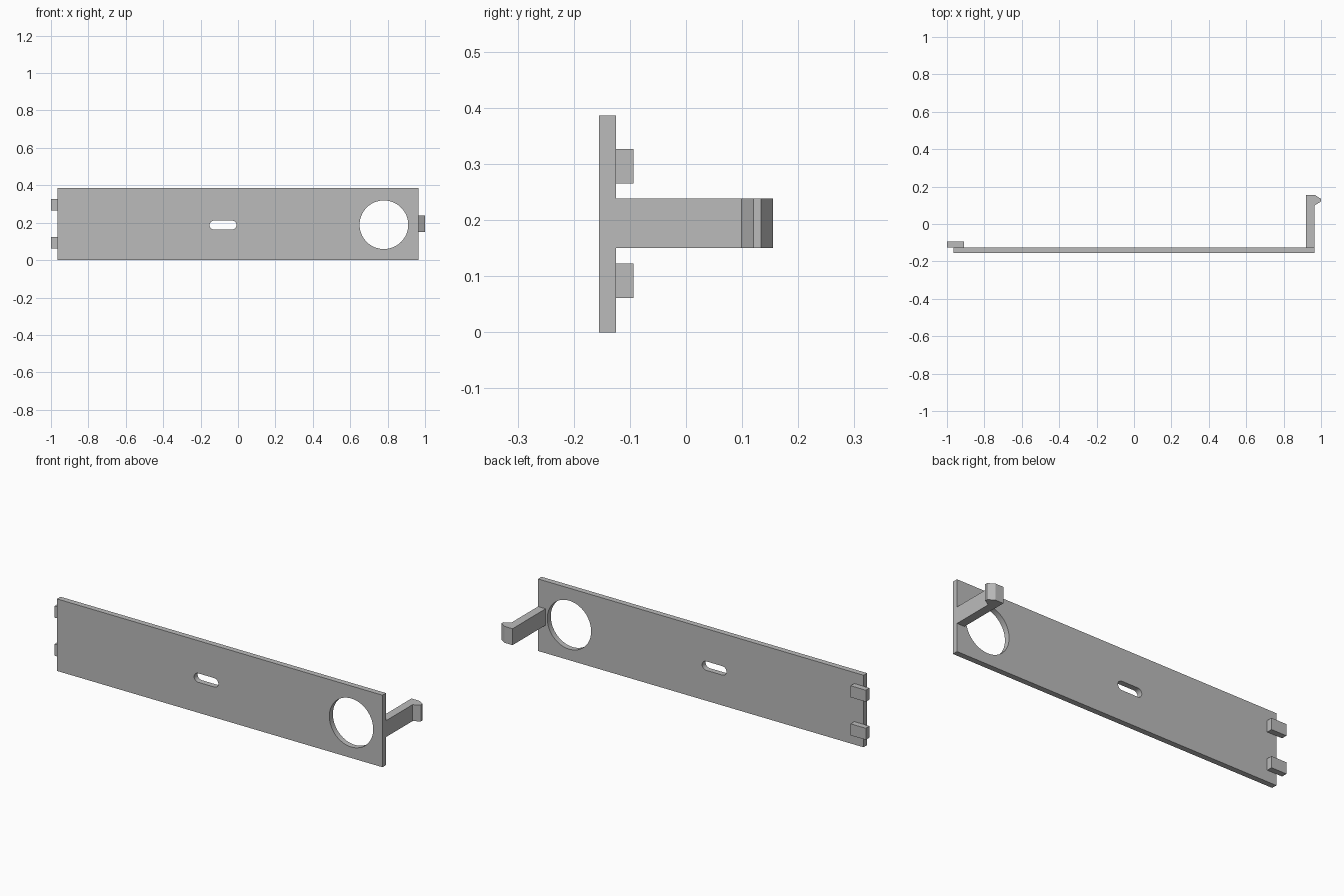
import bpy, bmesh, math

cube = bpy.data.objects.get("Cube")
if cube:
    bpy.data.objects.remove(cube, do_unlink=True)

grey = bpy.data.materials.new("plain grey")
grey.use_nodes = True
GREY = (0.5, 0.5, 0.5, 1)
grey.diffuse_color = GREY
grey.node_tree.nodes["Principled BSDF"].inputs["Base Color"].default_value = GREY


def arc(cx, cy, r, start, end, steps):
    """Points along an arc, angles in degrees."""
    angles = [math.radians(start + (end - start) * i / steps) for i in range(steps + 1)]
    return [(cx + r * math.cos(a), cy + r * math.sin(a)) for a in angles]


def rect(x0, x1, y0, y1):
    return [(x0, y0), (x1, y0), (x1, y1), (x0, y1)]


def extrude_profile(name, loops, depth, location, upright=False):
    """Solid from an outline, with further loops cut through as holes."""
    curve = bpy.data.curves.new(name, "CURVE")
    curve.dimensions = "2D"
    curve.fill_mode = "BOTH"
    curve.extrude = depth / 2
    for loop in loops:
        spline = curve.splines.new("POLY")
        spline.points.add(len(loop) - 1)
        for point, (x, y) in zip(spline.points, loop):
            point.co = (x, y, 0, 1)
        spline.use_cyclic_u = True
    temp = bpy.data.objects.new(name + "_profile", curve)
    bpy.context.collection.objects.link(temp)
    graph = bpy.context.evaluated_depsgraph_get()
    mesh = bpy.data.meshes.new_from_object(temp.evaluated_get(graph))
    bpy.data.objects.remove(temp, do_unlink=True)
    bpy.data.curves.remove(curve)

    bm = bmesh.new()
    bm.from_mesh(mesh)
    bmesh.ops.remove_doubles(bm, verts=bm.verts, dist=0.0001)
    bmesh.ops.recalc_face_normals(bm, faces=bm.faces)
    bm.to_mesh(mesh)
    bm.free()
    mesh.materials.clear()
    mesh.materials.append(grey)

    obj = bpy.data.objects.new(name, mesh)
    bpy.context.collection.objects.link(obj)
    obj.location = location
    if upright:
        obj.rotation_euler.x = math.pi / 2
    bpy.ops.object.select_all(action="DESELECT")
    obj.select_set(True)
    bpy.context.view_layer.objects.active = obj
    bpy.ops.object.shade_smooth_by_angle(angle=math.radians(20))
    return obj


# Front plate with a round hole and a small rounded slot
outline = rect(-0.965, 0.965, 0, 0.386)
round_hole = arc(0.78, 0.189, 0.13, 0, 360, 64)[:-1]
slot = arc(-0.032, 0.187, 0.024, -90, 90, 12) + arc(-0.128, 0.187, 0.024, 90, 270, 12)
extrude_profile("front_plate", [outline, round_hole, slot], 0.03, (0, -0.14, 0), upright=True)

# Snap arm with a barbed end
arm = [(0.92, -0.125), (0.965, -0.125), (0.965, 0.099), (1, 0.12),
       (1, 0.134), (0.968, 0.155), (0.92, 0.155)]
extrude_profile("snap_arm", [arm], 0.088, (0, 0, 0.194))

# Two locating tabs behind the other end
for name, z in (("lower_tab", 0.092), ("upper_tab", 0.296)):
    extrude_profile(name, [rect(-1, -0.91, -0.125, -0.094)], 0.062, (0, 0, z))
